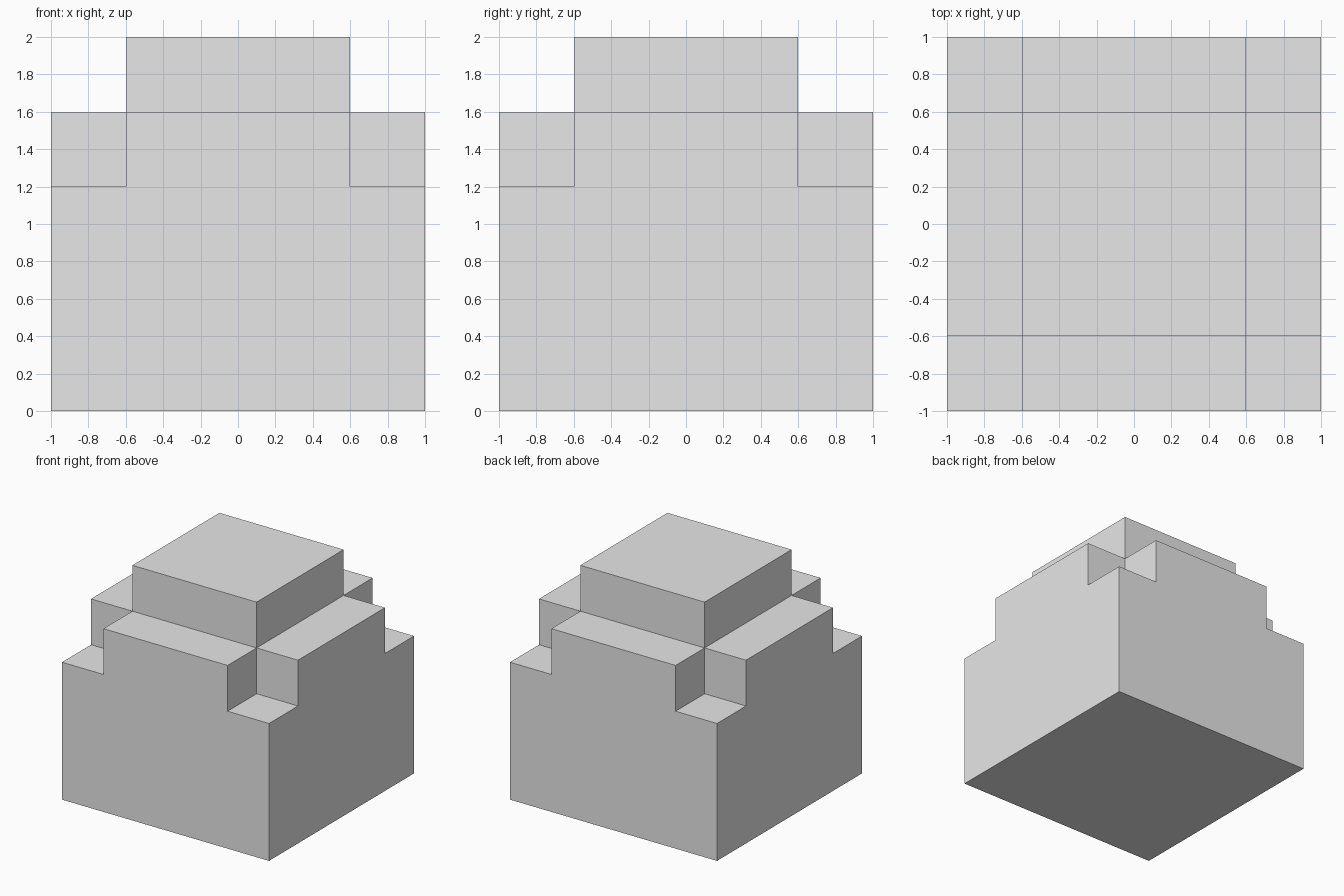
import bpy
import bmesh
import math

cube = bpy.data.objects.get("Cube")
if cube:
    bpy.data.objects.remove(cube, do_unlink=True)

grey = bpy.data.materials.new("plain grey")
grey.use_nodes = True
colour = (0.8, 0.8, 0.8, 1)
grey.diffuse_color = colour
grey.node_tree.nodes["Principled BSDF"].inputs["Base Color"].default_value = colour

# Cell boundaries across the plan and up the height
PLAN = (-1, -0.6, 0.6, 1)
LEVELS = (0, 1.2, 1.6, 2)


def solid(i, j, k):
    """Full base layer, cross-shaped middle layer, central top layer."""
    if not all(0 <= n <= 2 for n in (i, j, k)):
        return False
    return (i != 1) + (j != 1) + k <= 2


def corner(cell):
    i, j, k = cell
    return PLAN[i], PLAN[j], LEVELS[k]


# Stepped block: one closed skin around the solid cells
bm = bmesh.new()
cells = [(i, j, k) for i in range(3) for j in range(3) for k in range(3) if solid(i, j, k)]
for cell in cells:
    for axis in range(3):
        for side in (0, 1):
            neighbour = list(cell)
            neighbour[axis] += 2 * side - 1
            if solid(*neighbour):
                continue
            u, v = (axis + 1) % 3, (axis + 2) % 3
            ring = []
            for du, dv in ((0, 0), (1, 0), (1, 1), (0, 1)):
                point = list(cell)
                point[axis] += side
                point[u] += du
                point[v] += dv
                ring.append(bm.verts.new(corner(point)))
            bm.faces.new(ring if side else ring[::-1])

# Weld the skin and merge coplanar panels
bmesh.ops.remove_doubles(bm, verts=bm.verts, dist=0.001)
bmesh.ops.dissolve_limit(bm, angle_limit=math.radians(1), verts=bm.verts, edges=bm.edges)
bmesh.ops.recalc_face_normals(bm, faces=bm.faces)

mesh = bpy.data.meshes.new("stepped_block")
bm.to_mesh(mesh)
bm.free()
mesh.materials.append(grey)
block = bpy.data.objects.new("stepped_block", mesh)
bpy.context.collection.objects.link(block)
